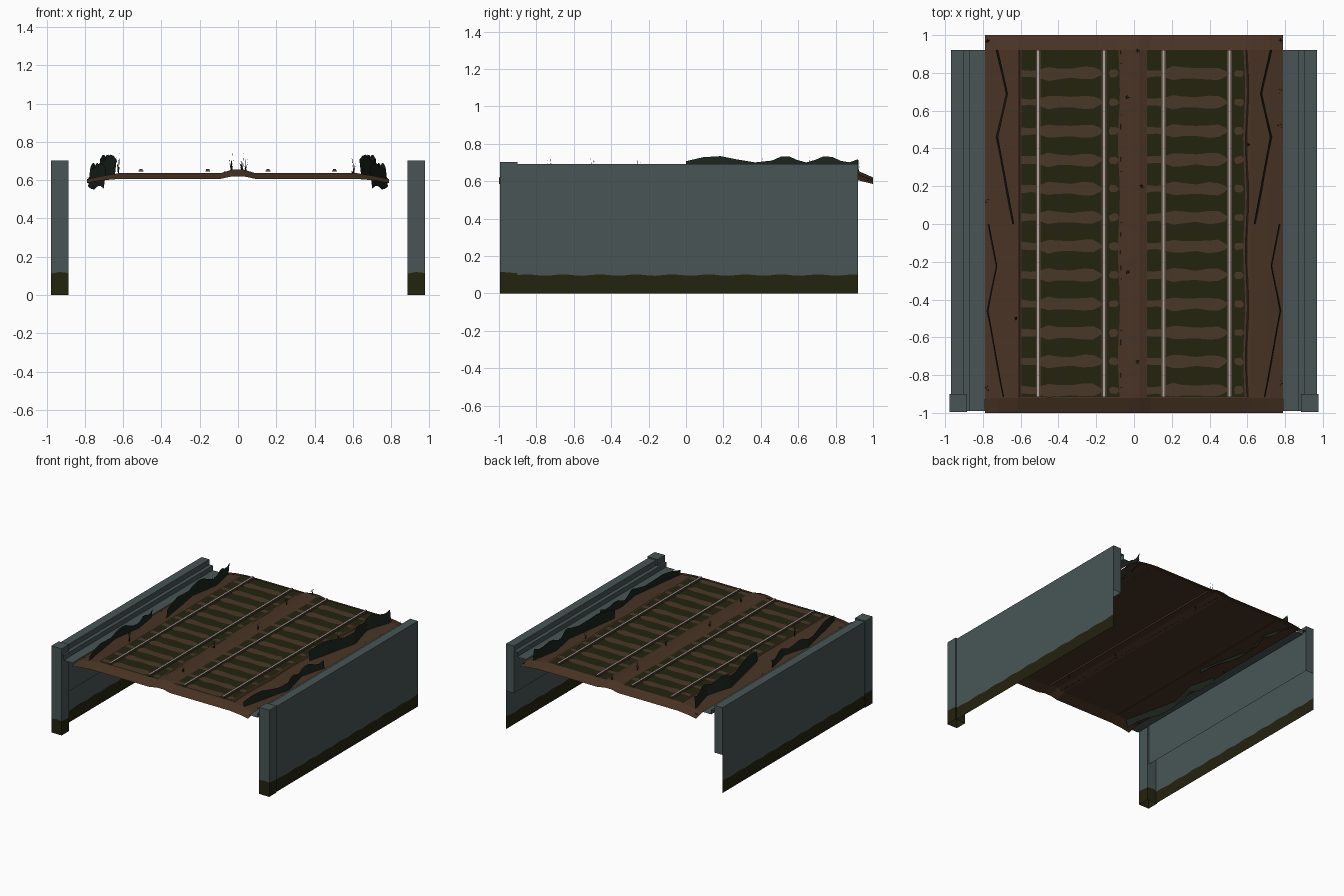
import bpy, bmesh, math, random

if "Cube" in bpy.data.objects:
    bpy.data.objects.remove(bpy.data.objects["Cube"])
random.seed(4)

def mat(name, r, g, b):
    lin = [((c / 255 + 0.055) / 1.055) ** 2.4 if c > 10 else c / 3294 for c in (r, g, b)]
    m = bpy.data.materials.new(name)
    m.diffuse_color = (*lin, 1)
    m.use_nodes = True
    m.node_tree.nodes["Principled BSDF"].inputs["Base Color"].default_value = m.diffuse_color
    return m

CONCRETE = mat("grey concrete", 72, 85, 85)
MOSS = mat("dark moss", 36, 35, 15)
EARTH = mat("brown earth", 73, 51, 36)
SLEEPER = mat("sleeper wood", 74, 55, 40)
STEEL = mat("worn steel", 178, 166, 155)
RUST = mat("rusty steel", 88, 70, 58)
LEAF = mat("dark foliage", 27, 36, 29)

def make(name, verts, faces, mats, idx=None, smooth=False):
    me = bpy.data.meshes.new(name)
    me.from_pydata(verts, [], faces)
    for m in mats:
        me.materials.append(m)
    for i, p in enumerate(me.polygons):
        p.use_smooth = smooth
        if idx:
            p.material_index = idx[i]
    ob = bpy.data.objects.new(name, me)
    bpy.context.collection.objects.link(ob)
    return ob

def loft(name, rows, mats, rule=None, smooth=False):
    """Skin a grid of points; rule(row, col) gives the material index."""
    n = len(rows[0])
    verts = [p for r in rows for p in r]
    faces, idx = [], []
    for i in range(len(rows) - 1):
        for j in range(n - 1):
            faces.append((i * n + j, i * n + j + 1, (i + 1) * n + j + 1, (i + 1) * n + j))
            idx.append(rule(i, j) if rule else 0)
    return make(name, verts, faces, mats, idx, smooth)

def box(name, x0, x1, y0, y1, z0, z1, mats, rule=None):
    v = [(x, y, z) for x in (x0, x1) for y in (y0, y1) for z in (z0, z1)]
    f = [(0, 1, 3, 2), (4, 6, 7, 5), (0, 4, 5, 1), (2, 3, 7, 6), (0, 2, 6, 4), (1, 5, 7, 3)]
    return make(name, v, f, mats, [rule(i) for i in range(6)] if rule else None)

# Earth bank: crowned in the middle, falling away at all edges
PROFILE = [(-.79, .605, .585), (-.72, .62, .598), (-.62, .637, .607), (-.35, .637, .607),
           (-.09, .637, .607), (-.03, .655, .62), (.03, .655, .62), (.09, .637, .607),
           (.35, .637, .607), (.62, .637, .607), (.72, .62, .598), (.79, .605, .585)]
rows = []
for y, k in [(-1, 0), (-.92, 1), (-.5, 1), (0, 1), (.5, 1), (.92, 1), (1, 0)]:
    rows.append([(x, y, hi if k else lo) for x, hi, lo in PROFILE])
loft("earth_bank", rows, [EARTH])

BED_Z = .644
# Half widths of a worn sleeper along its length, and its separate mossed-over end
WORN = [(0, .02), (.05, .017), (.09, .02), (.14, .036), (.19, .03), (.26, .026),
        (.33, .033), (.38, .032), (.415, .015), (.425, .004)]
TIP = [(.463, .006), (.472, .019), (.5, .02), (.512, .006)]

for side, ox in (("left", -.595), ("right", .068)):
    # Ballast bed with earthy shoulders
    ys = [-.917 + 1.837 * i / 24 for i in range(25)]
    rows = []
    for y in ys:
        w = .005 * math.sin(y * 11)
        rows.append([(ox - .018, y, .634), (ox - .008, y, BED_Z), (ox, y, BED_Z),
                     (ox + .515 + w, y, BED_Z), (ox + .527 + w, y, BED_Z), (ox + .537 + w, y, .634)])
    loft(side + "_ballast_bed", rows, [EARTH, MOSS], lambda i, j: 1 if j == 2 else 0)
    # Sleepers showing through the moss
    for k in range(12):
        y = .797 - .1525 * k
        for part, shape in (("sleeper", WORN), ("sleeper_end", TIP)):
            up = [(ox + u, y + h + random.uniform(-.004, .004), BED_Z + .002) for u, h in shape]
            dn = [(ox + u, y - h + random.uniform(-.004, .004), BED_Z + .002) for u, h in shape]
            loft(f"{side}_{part}_{k + 1}", [dn, up], [SLEEPER])
    # Rails: rusty foot and bright head
    for n, u in (("outer", .088), ("inner", .437)):
        x = ox + u
        box(f"{side}_{n}_rail_foot", x - .013, x + .013, -.917, .92, BED_Z, BED_Z + .006, [RUST])
        box(f"{side}_{n}_rail_head", x - .008, x + .008, -.917, .92, BED_Z + .006, .659,
            [RUST, STEEL], lambda i: 1 if i == 5 else 0)

# Retaining walls
for side, s in (("left", -1), ("right", 1)):
    ys = [-.9 + 1.82 * i / 42 for i in range(43)]
    edge = [.098 + .004 * math.sin(i * 1.4) for i in range(43)]
    rows = [[(s * .97, y, 0) for y in ys], [(s * .97, y, e) for y, e in zip(ys, edge)],
            [(s * .97, y, .692) for y in ys], [(s * .9, y, .692) for y in ys],
            [(s * .9, y, .31) for y in ys]]
    loft(side + "_wall", rows, [MOSS, CONCRETE], lambda i, j: 0 if i == 0 else 1)
    make(side + "_wall_end", [(s * .97, .92, .31), (s * .9, .92, .31), (s * .9, .92, .692),
         (s * .97, .92, .692)], [(0, 1, 2, 3)], [CONCRETE])
    # Drain ledge between wall and bank
    sec = [(.9, .65), (.87, .65), (.87, .612), (.79, .612)]
    loft(side + "_ledge", [[(s * x, y, z) for x, z in sec] for y in (-.99, .92)], [CONCRETE])
    # End pillar with mossy base
    a, b = sorted((s * .885, s * .977))
    m = (a + b) / 2
    ring = [(a, -.995, .112), (m, -.995, .12), (b, -.995, .115), (b, -.9, .108),
            (m, -.9, .115), (a, -.9, .11)]
    ring.append(ring[0])
    rows = [[(x, y, 0) for x, y, z in ring], ring, [(x, y, .702) for x, y, z in ring]]
    loft(side + "_pillar", rows, [MOSS, CONCRETE], lambda i, j: i)
    make(side + "_pillar_cap", [(x, y, .702) for x, y, z in ring[:6]], [tuple(range(6))], [CONCRETE])

# Foliage strips zigzagging along the verges
BACK = [(.725, .92), (.673, .69), (.725, .46), (.64, 0)]
FRONT = [(.773, 0), (.73, -.22), (.777, -.46), (.695, -.915)]
for side, s in (("left", -1), ("right", 1)):
    for part, path, z0, z1 in (("back", BACK, .595, .735), ("front", FRONT, .55, .692)):
        pts = []
        for (xa, ya), (xb, yb) in zip(path, path[1:]):
            pts += [(xa + (xb - xa) * t / 5, ya + (yb - ya) * t / 5) for t in range(5)]
        pts.append(path[-1])
        low = [(s * (x + .006), y, z0 + .022 * (1 + math.sin(i * 1.5)) / 2) for i, (x, y) in enumerate(pts)]
        top = [(s * (x - .006), y, z1 - .035 * (1 + math.sin(i * 1.3)) / 2) for i, (x, y) in enumerate(pts)]
        loft(f"{side}_{part}_foliage", [low, top], [LEAF])

# Thin weeds growing between the tracks and on the verges
def weed(name, x, y, z, h, r):
    verts, faces = [], []
    for k in range(5):
        a = k * 1.257 + random.random()
        c, d = math.cos(a), math.sin(a)
        n = len(verts)
        hh = h * random.uniform(.4, 1)
        verts += [(x - d * .003, y + c * .003, z), (x + d * .003, y - c * .003, z),
                  (x + c * r, y + d * r, z + hh)]
        faces.append((n, n + 1, n + 2))
    make(name, verts, faces, [LEAF])

SPOTS = [(.02, .92), (-.035, .67), (.04, .2), (-.035, -.255), (.02, -.73), (.605, .42), (-.625, -.5)]
for i, (x, y) in enumerate(SPOTS):
    weed(f"weed_{i + 1}", x, y, .635, .11, .014)
for i, (x, y) in enumerate([(.775, .97), (.775, .7), (.775, .52), (.775, -.84), (-.775, .97),
                            (-.775, .12), (-.775, -.87)]):
    weed(f"verge_weed_{i + 1}", x, y, .6, .02, .015)
